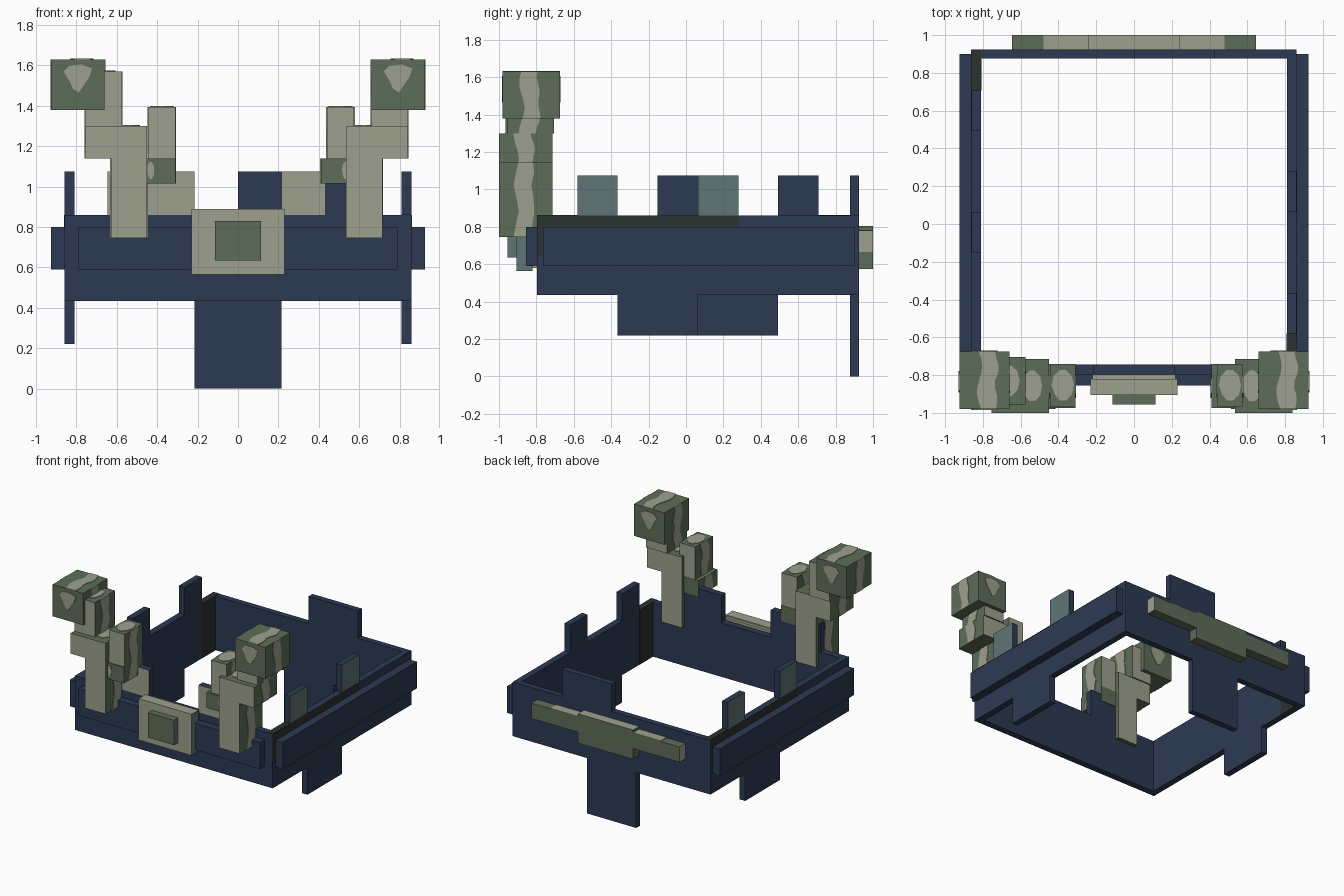
import bpy, math
from mathutils import Vector

cube = bpy.data.objects.get("Cube")
if cube:
    bpy.data.objects.remove(cube, do_unlink=True)


def linear(c):
    c /= 255
    return c / 12.92 if c < 0.04045 else ((c + 0.055) / 1.055) ** 2.4


MATS = {}
for label, rgb in {"navy": (44, 58, 83), "khaki": (158, 161, 142), "green": (94, 109, 88),
                   "teal": (96, 117, 117), "charcoal": (43, 50, 48)}.items():
    m = bpy.data.materials.new(label)
    m.use_nodes = True
    col = (*map(linear, rgb), 1)
    m.diffuse_color = col
    m.node_tree.nodes["Principled BSDF"].inputs["Base Color"].default_value = col
    MATS[label] = m

SIDES = ("-x", "+x", "-y", "+y", "-z", "+z")


def finish(name, verts, faces, mats):
    me = bpy.data.meshes.new(name)
    me.from_pydata(verts, [], faces)
    for label in mats:
        me.materials.append(MATS[label])
    me.update()
    ob = bpy.data.objects.new(name, me)
    bpy.context.collection.objects.link(ob)
    return me


def box(name, xs, ys, zs, base="navy", **paint):
    """Box from ranges; paint gives a colour to faces by direction, as xp, xn, yn..."""
    v = [(x, y, z) for x in sorted(xs) for y in sorted(ys) for z in sorted(zs)]
    f = [(0, 1, 3, 2), (4, 6, 7, 5), (0, 4, 5, 1), (2, 3, 7, 6), (0, 2, 6, 4), (1, 5, 7, 3)]
    labels = [base] + sorted(set(paint.values()))
    me = finish(name, v, f, labels)
    for p in me.polygons:
        axis = max(range(3), key=lambda i: abs(p.normal[i]))
        key = "xyz"[axis] + ("p" if p.normal[axis] > 0 else "n")
        p.material_index = labels.index(paint.get(key, base))


def plate(name, pts, axis, pos, sign, mat="khaki", t=0.004):
    """Thin painted patch: 2D outline on the plane axis = pos, facing sign."""
    def place(a, b, h):
        c = [a, b]
        c.insert(axis, h)
        return Vector(c)
    area = sum(a[0] * b[1] - b[0] * a[1] for a, b in zip(pts, pts[1:] + pts[:1]))
    up = (area > 0) == ((sign > 0) != (axis == 1))
    if not up:
        pts = pts[::-1]
    n = len(pts)
    v = [place(a, b, pos) for a, b in pts] + [place(a, b, pos + sign * t) for a, b in pts]
    f = [tuple(range(n, 2 * n)), tuple(range(n))[::-1]]
    f += [(i, (i + 1) % n, n + (i + 1) % n, n + i) for i in range(n)]
    finish(name, v, f, [mat])


def rect(a0, a1, b0, b1):
    return [(a0, b0), (a1, b0), (a1, b1), (a0, b1)]


def wavy(mid, half, lo, hi, steps=8):
    """Ribbon outline with uneven edges, as (across, along)."""
    left, right = [], []
    for i in range(steps + 1):
        s = lo + (hi - lo) * i / steps
        bend = 0.014 * math.sin(s * 23)
        left.append((mid - half + bend, s))
        right.append((mid + half + bend * 0.4 + 0.008 * math.cos(s * 41), s))
    return left + right[::-1]


def blob(ca, cb, ra, rb, n=10):
    return [(ca + ra * math.cos(2 * math.pi * i / n) * (1 + 0.08 * (-1) ** (i // 2)),
             cb + rb * math.sin(2 * math.pi * i / n)) for i in range(n)]


def drop(ca, cb):
    shape = [(-.07, .03), (-.04, .06), (.02, .065), (.07, .045), (.055, 0),
             (.03, -.035), (.005, -.075), (-.025, -.055), (-.04, -.02)]
    return [(ca + a, cb + b) for a, b in shape]


# Main frame
W, LO, HI, TOP, CELL = 0.86, 0.435, 0.86, 1.075, 0.215
F0, F1, B0, B1 = -0.797, -0.745, 0.877, 0.925
box("front_wall", (-W, W), (F0, F1), (LO, HI))
box("back_wall", (-W, W), (B0, B1), (LO, HI))
box("back_top_tab", (0, 2 * CELL), (B0, B1), (HI, TOP))
box("back_lower_flap", (-CELL, CELL), (B0, B1), (0, LO))
box("front_tab_right", (-3 * CELL, -CELL), (F0, F1), (HI, TOP), yn="khaki")
box("front_tab_left_inner", (CELL, 2 * CELL), (F0, F1), (HI, TOP), yn="khaki")
box("front_tab_left_outer", (2 * CELL, 3 * CELL), (F0, F1), (HI, TOP))
box("front_rail", (-.79, .79), (-.856, F0), (.59, .80))

# Side walls: the right one is the left one turned half way round
mid_y = (F0 + B1) / 2
for side, s in (("left", 1), ("right", -1)):
    def ty(*ys):
        return tuple(sorted(mid_y + s * (y - mid_y) for y in ys))
    outer = "xp" if s > 0 else "xn"
    wx = (s * .81, s * W)
    box(side + "_wall", wx, (F1, B0), (LO, HI))
    for i, y in enumerate((-.58, .065)):
        box(f"{side}_top_tab_{i + 1}", wx, ty(y, y + CELL), (HI, TOP), **{outer: "teal"})
    box(side + "_lower_flap", wx, ty(-.365, .065), (.22, LO))
    box(side + "_rail", (s * W, s * .925), (-.765, .90), (.59, .80))
    plate(side + "_outer_band", rect(*ty(F0, .28), HI - CELL, HI), 0, s * W, s, "charcoal", .002)
    plate(side + "_inner_patch", rect(*ty(F1, -.58), LO, HI), 0, s * .81, -s, "charcoal", .002)
    plate(side + "_top_patch", rect(*sorted(wx), *ty(F0, -.58)), 2, HI, 1, "charcoal", .002)

# Front buckle
box("buckle_plate", (-.23, .23), (-.905, -.82), (.565, .89), "khaki", xp="teal", xn="teal")
box("buckle_mount", (-.22, .22), (-.82, F0), (.58, .88), "khaki")
box("buckle_button", (-.113, .113), (-.955, -.905), (.635, .83), "green", xp="teal", xn="teal")

# Back crosspiece
box("back_bar_middle", (-.24, .24), (B1, 1), (.575, .805), "green", zp="khaki")
for side, s in (("left", 1), ("right", -1)):
    end = "xp" if s > 0 else "xn"
    box(side + "_back_bar_arm", (s * .24, s * .645), (B1, 1), (.66, .78), "green", **{end: "khaki"})
    plate(side + "_back_bar_patch",
          rect(*sorted((s * .24, s * .48)), B1, 1), 2, .78, 1)

# Branches: name, distance from centre, shift on the left side, depth, height
PARTS = [
    ("stem", (.45, .63), .085, (-1, -.715), (.745, 1.30)),
    ("stem_arm", (.63, .755), .085, (-1, -.715), (1.14, 1.30)),
    ("upper_stem", (.575, .755), .085, (-.955, -.705), (1.30, 1.57)),
    ("tip", (.66, .925), 0, (-.98, -.675), (1.38, 1.63)),
    ("twig_base", (.31, .45), .10, (-.975, -.74), (1.015, 1.14)),
    ("twig", (.31, .445), .13, (-.965, -.742), (1.14, 1.395)),
]
for side, s in (("left", 1), ("right", -1)):
    for part, xr, shift, ys, zs in PARTS:
        a, b = (x + (shift if s > 0 else 0) for x in xr)
        xs = sorted((s * a, s * b))
        name = f"{side}_{part}"
        cx, cy = sum(xs) / 2, sum(ys) / 2
        knob = part in ("tip", "twig_base")
        face = "green" if knob else "khaki"
        box(name, xs, ys, zs, "green", yn=face, yp=face)
        # Pale streaks on the flanks
        for k, d in ((0, -1), (1, 1)):
            plate(f"{name}_streak_{k + 1}", wavy(cy - .005, .045, *zs), 0, xs[k], d)
        # Pale patches on top, front and back
        if part == "tip":
            plate(name + "_top_streak", wavy(cx + .02, .045, *ys), 2, zs[1], 1)
            for k, d in ((0, -1), (1, 1)):
                plate(f"{name}_spot_{k + 1}", drop(cx, 1.54), 1, ys[k], d)
        elif part == "twig_base":
            edge = xs[1] if s > 0 else xs[0]
            plate(name + "_spot", blob(edge - s * .018, 1.08, .016, .045), 1, ys[0], -1)
        elif part != "stem_arm":
            r = .05 if part == "stem" else .055
            plate(name + "_top_spot", blob(cx, cy, r, .085), 2, zs[1], 1)
